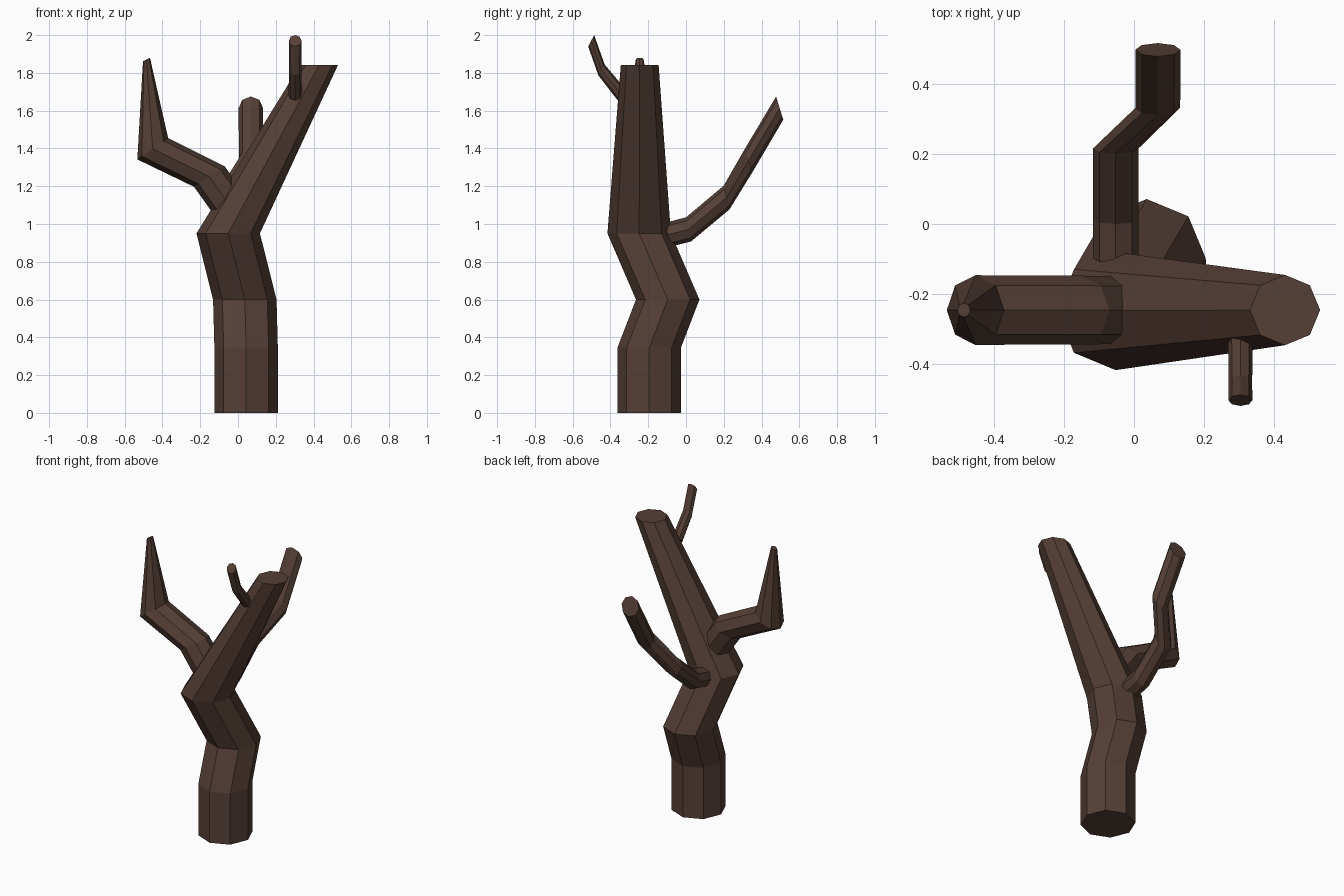
import bpy, bmesh, math
from mathutils import Vector

if "Cube" in bpy.data.objects:
    bpy.data.objects.remove(bpy.data.objects["Cube"])

bark = bpy.data.materials.new("bark")
bark.diffuse_color = (0.09, 0.05, 0.037, 1)
bark.use_nodes = True
bark.node_tree.nodes["Principled BSDF"].inputs["Base Color"].default_value = bark.diffuse_color
SIDES = 8


def limb(name, rings, side):
    """Loft octagons; each ring is given by two opposite corners, 'side' is the other ring axis."""
    bm = bmesh.new()
    loops = []
    for lo, hi in rings:
        lo, hi = Vector(lo), Vector(hi)
        mid, u = (lo + hi) / 2, (hi - lo) / 2
        v = Vector(side) * u.length
        loops.append([bm.verts.new(mid + u * math.cos(a) + v * math.sin(a))
                      for a in (i * math.tau / SIDES for i in range(SIDES))])
    for a, b in zip(loops, loops[1:]):
        for i in range(SIDES):
            j = (i + 1) % SIDES
            bm.faces.new((a[i], a[j], b[j], b[i]))
    bm.faces.new(loops[0])
    bm.faces.new(loops[-1])
    bmesh.ops.recalc_face_normals(bm, faces=bm.faces)
    mesh = bpy.data.meshes.new(name)
    bm.to_mesh(mesh)
    bm.free()
    mesh.materials.append(bark)
    bpy.context.collection.objects.link(bpy.data.objects.new(name, mesh))


X, Y = (1, 0, 0), (0, 1, 0)

# Crooked trunk: centre x, y, z and radius of each level ring
trunk = [(0.043, -0.195, 0, 0.168), (0.043, -0.195, 0.345, 0.168),
         (0.036, -0.097, 0.6, 0.168), (-0.052, -0.248, 0.95, 0.168),
         (0.43, -0.245, 1.843, 0.1)]
limb("trunk", [((x - r, y, z), (x + r, y, z)) for x, y, z, r in trunk], Y)

# Left branch, pointed: low x, z and high x, z of each ring
left = [(-0.135, 1.06, 0.025, 1.17), (-0.233, 1.197, -0.07, 1.305),
        (-0.533, 1.342, -0.37, 1.455), (-0.503, 1.862, -0.466, 1.88)]
limb("left_branch", [((a, -0.245, b), (c, -0.245, d)) for a, b, c, d in left], Y)

# Back branch: centre x, then low y, z and high y, z
back = [(-0.052, -0.085, 0.88, -0.11, 1.007), (-0.052, 0.026, 0.907, 0.0, 1.035),
        (-0.052, 0.23, 1.077, 0.2, 1.203), (0.068, 0.352, 1.275, 0.31, 1.395),
        (0.068, 0.515, 1.552, 0.477, 1.675)]
limb("back_branch", [((x, a, b), (x, c, d)) for x, a, b, c, d in back], X)

# Small front twig: low y, z and high y, z
twig = [(-0.362, 1.655, -0.318, 1.71), (-0.464, 1.787, -0.431, 1.845),
        (-0.518, 1.94, -0.486, 2.0)]
limb("front_twig", [((0.303, a, b), (0.303, c, d)) for a, b, c, d in twig], X)
